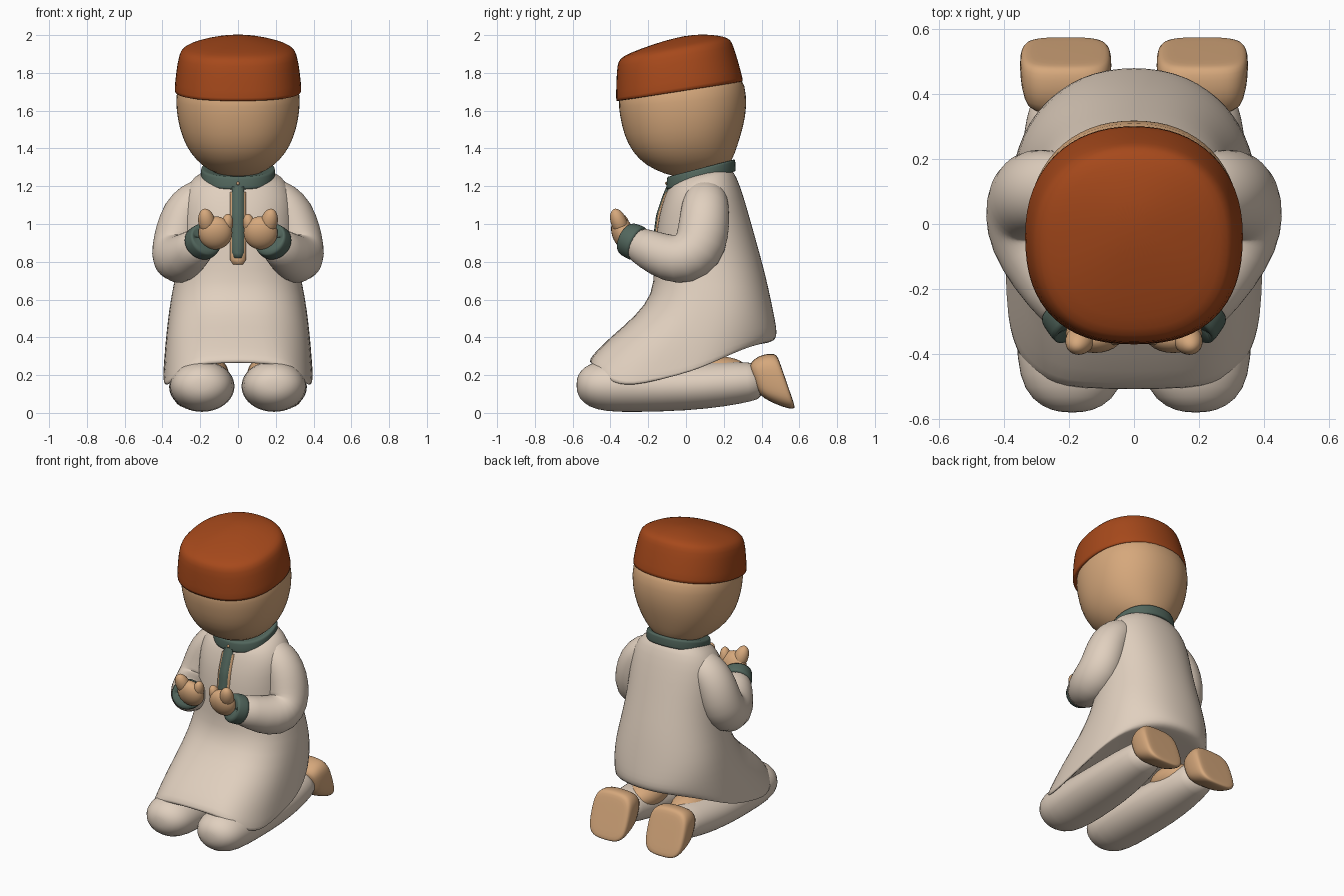
import bpy, bmesh, math
from mathutils import Vector, Matrix

cube = bpy.data.objects.get("Cube")
if cube:
    bpy.data.objects.remove(cube, do_unlink=True)


def material(name, rgb):
    m = bpy.data.materials.new(name)
    m.use_nodes = True
    m.diffuse_color = (*rgb, 1)
    m.node_tree.nodes["Principled BSDF"].inputs["Base Color"].default_value = (*rgb, 1)
    return m


CREAM = material("cream cloth", (0.75, 0.63, 0.52))
SKIN = material("skin", (0.67, 0.39, 0.20))
RUST = material("rust felt", (0.38, 0.066, 0.011))
GREEN = material("dark green trim", (0.085, 0.135, 0.11))
SEGMENTS = 32


def finish(name, bm, mat, mirror=False, levels=1):
    bmesh.ops.recalc_face_normals(bm, faces=bm.faces)
    for f in bm.faces:
        f.smooth = True
    mesh = bpy.data.meshes.new(name)
    bm.to_mesh(mesh)
    bm.free()
    mesh.materials.append(mat)
    ob = bpy.data.objects.new(name, mesh)
    bpy.context.collection.objects.link(ob)
    if mirror:
        ob.modifiers.new("mirror", "MIRROR").use_mirror_merge = False
    if levels:
        sub = ob.modifiers.new("smooth", "SUBSURF")
        sub.levels = sub.render_levels = levels
    return ob


def loft(name, rings, mat, mirror=False):
    """Skin a list of point rings and cap both ends."""
    bm = bmesh.new()
    rows = [[bm.verts.new(p) for p in ring] for ring in rings]
    for a, b in zip(rows, rows[1:]):
        for i in range(len(a)):
            j = (i + 1) % len(a)
            bm.faces.new((a[i], a[j], b[j], b[i]))
    bm.faces.new(rows[0])
    bm.faces.new(rows[-1])
    return finish(name, bm, mat, mirror)


def rounded(value, power):
    return math.copysign(abs(value) ** (2 / power), value)


def span(yf, zf, yb, zb, rx, power=2.2, sag=0):
    """Cross-section from a front point to a back point; its sides sag towards the front."""
    ring = []
    for i in range(SEGMENTS):
        a = math.tau * i / SEGMENTS
        n = power if math.sin(a) < 0 else 2.2
        x = rounded(math.cos(a), n)
        t = (rounded(math.sin(a), n) + 1) / 2
        ring.append((x * rx, yf + (yb - yf) * t,
                     zf + (zb - zf) * t - sag * (1.3 - t) * x ** 4))
    return ring


def tube(path, power=2, axis=None):
    """Rings along a path of (x, y, z, radius across, radius up), square to the path or axis."""
    pts = [Vector(p[:3]) for p in path]
    rings = []
    for k, p in enumerate(path):
        t = axis or (pts[min(k + 1, len(pts) - 1)] - pts[max(k - 1, 0)]).normalized()
        u = Vector((1, 0, 0))
        u = (u - t * t.dot(u)).normalized()
        v = t.cross(u)
        angles = [math.tau * i / 24 for i in range(24)]
        rings.append([pts[k] + u * p[3] * rounded(math.cos(a), power)
                      + v * p[4] * rounded(math.sin(a), power) for a in angles])
    return rings


def blob(name, center, radii, mat, tilt=(0, 0)):
    """Mirrored ellipsoid, tilted about x then y."""
    bm = bmesh.new()
    m = (Matrix.Translation(center) @ Matrix.Rotation(tilt[1], 4, "Y")
         @ Matrix.Rotation(tilt[0], 4, "X") @ Matrix.Diagonal((*radii, 1)))
    bmesh.ops.create_uvsphere(bm, u_segments=24, v_segments=16, radius=1, matrix=m)
    return finish(name, bm, mat, True, 0)


# Robe: shoulders down to the hem draped over the thighs, then the underside
loft("robe", [
    span(-.05, 1.245, .21, 1.315, .17),
    span(-.09, 1.205, .25, 1.285, .235),
    span(-.115, 1.14, .285, 1.21, .288),
    span(-.145, 1.05, .325, 1.08, .305),
    span(-.165, .9, .375, .9, .308),
    span(-.17, .76, .42, .74, .327),
    span(-.177, .63, .455, .58, .358, 2.4),
    span(-.265, .515, .475, .48, .375, 2.6, .03),
    span(-.41, .395, .484, .425, .388, 3.2, .08),
    span(-.505, .30, .477, .39, .396, 3.8, .145),
    span(-.515, .27, .45, .375, .399, 4, .155),
    span(-.49, .262, .42, .368, .385, 4, .145),
    span(-.43, .285, .38, .365, .33, 3, .06),
    span(-.2, .31, .2, .35, .12),
], CREAM)

# Head and cap share a slight nod
loft("head", [
    span(-.02, 1.24, .2, 1.29, .09),
    span(-.115, 1.265, .235, 1.32, .16),
    span(-.215, 1.31, .26, 1.375, .225),
    span(-.285, 1.38, .285, 1.45, .277),
    span(-.33, 1.47, .308, 1.53, .31),
    span(-.353, 1.58, .323, 1.62, .328),
    span(-.362, 1.66, .318, 1.73, .331),
    span(-.33, 1.76, .27, 1.84, .3),
], SKIN)

loft("cap", [
    span(-.32, 1.67, .26, 1.75, .29, 2.4),
    span(-.368, 1.646, .302, 1.752, .334, 2.4),
    span(-.373, 1.652, .305, 1.76, .339, 2.4),
    span(-.37, 1.75, .278, 1.86, .329, 2.4),
    span(-.366, 1.845, .25, 1.95, .314, 2.4),
    span(-.35, 1.878, .235, 1.978, .293, 2.4),
    span(-.30, 1.905, .20, 1.994, .24, 2.4),
    span(-.18, 1.95, .12, 2.004, .14, 2.4),
    span(-.06, 1.985, .03, 2.002, .04, 2.4),
], RUST)

# Standing collar
loft("collar", [
    span(-.07, 1.20, .23, 1.285, .17),
    span(-.103, 1.178, .262, 1.275, .195),
    span(-.106, 1.185, .264, 1.283, .199),
    span(-.102, 1.245, .262, 1.338, .197),
    span(-.098, 1.252, .258, 1.344, .193),
    span(-.07, 1.25, .23, 1.335, .16),
], GREEN)


# Chest opening: strips that follow the front of the robe
def strip(name, width, lift, top, bottom, mat):
    bm = bmesh.new()
    steps = 14
    rows = []
    for i in range(steps + 1):
        z = top + (bottom - top) * i / steps
        knots = [(1.2, -.09), (1.14, -.115), (1.05, -.145), (.9, -.165), (.7, -.172)]
        for (za, ya), (zb, yb) in zip(knots, knots[1:]):
            if za >= z >= zb:
                y = ya + (yb - ya) * (za - z) / (za - zb)
        w = width * (0.6 if i == steps else 1)
        rows.append([bm.verts.new((x, y + d, z)) for x, d in
                     ((-w, .02), (-w, -lift), (0, -lift - .002), (w, -lift), (w, .02))])
    for a, b in zip(rows, rows[1:]):
        for i in range(4):
            bm.faces.new((a[i], a[i + 1], b[i + 1], b[i]))
    bm.faces.new(rows[-1])
    finish(name, bm, mat, levels=0)


strip("chest_opening", .043, .005, 1.17, .785, SKIN)
strip("placket", .031, .011, 1.2, .82, GREEN)
bm = bmesh.new()
bmesh.ops.create_uvsphere(bm, u_segments=12, v_segments=8, radius=.009,
                          matrix=Matrix.Translation((0, -.102, 1.215)))
finish("collar_button", bm, SKIN, levels=0)

# Sleeves, bent at the elbow, with cuffs
loft("sleeves", tube([
    (.13, .11, 1.20, .04, .06), (.17, .108, 1.18, .07, .09), (.225, .105, 1.135, .105, .12),
    (.28, .1, 1.06, .123, .13), (.313, .093, .96, .127, .138), (.327, .068, .865, .13, .145),
    (.327, -.005, .812, .132, .143), (.30, -.09, .815, .124, .128),
    (.235, -.2, .865, .104, .105), (.178, -.29, .912, .086, .088),
]), CREAM, True)
loft("cuffs", tube([
    (.20, -.25, .893, .08, .08), (.197, -.257, .896, .097, .094), (.193, -.264, .9, .1, .097),
    (.168, -.309, .92, .094, .092), (.165, -.315, .923, .09, .088), (.165, -.313, .922, .06, .06),
]), GREEN, True)

# Cupped hands
blob("palms", (.12, -.335, .953), (.09, .058, .09), SKIN, (.3, 0))
blob("fingers", (.165, -.355, 1.01), (.045, .042, .075), SKIN, (.35, .2))
blob("thumbs", (.06, -.335, .995), (.033, .036, .06), SKIN, (.2, -.2))

# Folded legs, knees in front
loft("trouser_legs", tube([
    (.19, -.58, .15, .03, .025), (.19, -.564, .15, .095, .075), (.19, -.51, .148, .15, .118),
    (.19, -.42, .143, .172, .139), (.19, -.25, .138, .176, .135), (.2, 0, .138, .168, .128),
    (.205, .2, .152, .148, .12), (.21, .34, .165, .12, .105), (.21, .41, .17, .1, .09),
]), CREAM, True)
blob("calves", (.16, .17, .21), (.11, .17, .09), SKIN)

# Feet: rounded slabs with the soles turned back
loft("feet", tube([
    (.21, .36, .175, .09, .07), (.21, .372, .174, .122, .098), (.21, .43, .175, .138, .138),
    (.21, .495, .168, .143, .156), (.21, .522, .166, .138, .154), (.21, .531, .165, .125, .142),
    (.21, .532, .165, .09, .1),
], 3.4, Vector((0, .945, .325)).normalized()), SKIN, True)
